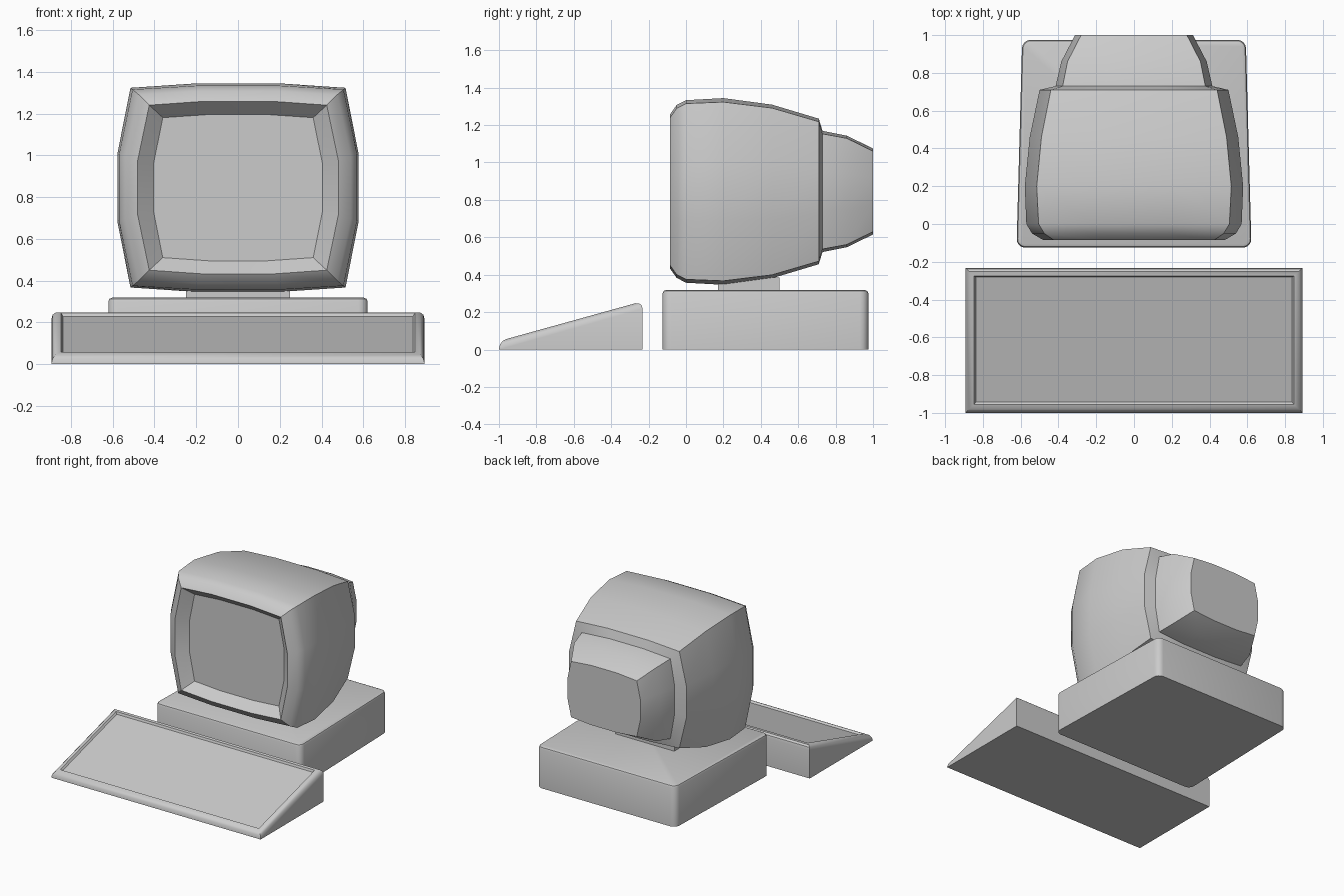
import bpy, bmesh

if "Cube" in bpy.data.objects:
    bpy.data.objects.remove(bpy.data.objects["Cube"])

ZC = 0.845  # height of the monitor axis


def finish(name, bm, angle=0.6):
    bmesh.ops.recalc_face_normals(bm, faces=bm.faces[:])
    me = bpy.data.meshes.new(name)
    bm.to_mesh(me)
    bm.free()
    ob = bpy.data.objects.new(name, me)
    bpy.context.collection.objects.link(ob)
    bpy.ops.object.select_all(action='DESELECT')
    ob.select_set(True)
    bpy.context.view_layer.objects.active = ob
    bpy.ops.object.shade_smooth_by_angle(angle=angle)
    return ob


def block(y0, y1, w0, w1, z0, h0, h1):
    """Box with its own half width and top height at front (0) and back (1)."""
    bm = bmesh.new()
    bot = [(-w0, y0, z0), (w0, y0, z0), (w1, y1, z0), (-w1, y1, z0)]
    top = [(x, y, h0 if y == y0 else h1) for x, y, _ in bot]
    b = [bm.verts.new(p) for p in bot]
    t = [bm.verts.new(p) for p in top]
    bm.faces.new(b[::-1])
    bm.faces.new(t)
    for i in range(4):
        j = (i + 1) % 4
        bm.faces.new((b[i], b[j], t[j], t[i]))
    bm.normal_update()
    return bm


def top_face(bm):
    bm.normal_update()
    return max((f for f in bm.faces if f.normal.z > 0.8), key=lambda f: f.calc_area())


def bevel(bm, edges, offset, segments):
    bmesh.ops.bevel(bm, geom=edges, offset=offset, segments=segments,
                    profile=0.5, affect='EDGES')


# keyboard: wedge with rounded rim and recessed key panel
bm = block(-1.0, -0.232, 0.893, 0.893, 0, 0.045, 0.258)
bevel(bm, list(top_face(bm).edges), 0.04, 3)
bmesh.ops.inset_region(bm, faces=[top_face(bm)], thickness=0.008)
bmesh.ops.inset_region(bm, faces=[top_face(bm)], thickness=0.014, depth=-0.015)
finish("keyboard", bm)

# base unit: tapered box, rounded corners and top rim
bm = block(-0.125, 0.975, 0.622, 0.592, 0, 0.318, 0.318)
bevel(bm, [e for e in bm.edges if abs(e.verts[0].co.z - e.verts[1].co.z) > 0.1], 0.045, 4)
bevel(bm, list(top_face(bm).edges), 0.018, 2)
finish("base_unit", bm)

# neck between base and monitor
finish("neck", block(0.17, 0.5, 0.25, 0.25, 0.3, 0.385, 0.385))

# monitor sections from screen, over the rim, to the rear:
# y, corner half width, side half width, corner half height, top half height
sections = [
    (-0.015, 0.360, 0.405, 0.335, 0.350),
    (-0.085, 0.425, 0.480, 0.395, 0.413),
    (-0.050, 0.475, 0.540, 0.445, 0.462),
    (0.000, 0.505, 0.570, 0.470, 0.488),
    (0.200, 0.515, 0.578, 0.478, 0.499),
    (0.460, 0.490, 0.552, 0.446, 0.464),
    (0.710, 0.440, 0.500, 0.373, 0.389),
    (0.730, 0.378, 0.415, 0.308, 0.324),
    (0.860, 0.352, 0.385, 0.284, 0.298),
    (1.000, 0.280, 0.312, 0.215, 0.230),
]
bm = bmesh.new()
rings = []
for y, xc, xs, hc, hm in sections:
    mx, mz = xs * 0.35, hm * 0.32
    half = [(xc, -hc), (xs, -mz), (xs, mz), (xc, hc), (mx, hm), (-mx, hm)]
    pts = half + [(-x, -z) for x, z in half]
    rings.append([bm.verts.new((x, y, ZC + z)) for x, z in pts])
for a, b in zip(rings, rings[1:]):
    for i in range(12):
        j = (i + 1) % 12
        bm.faces.new((a[i], a[j], b[j], b[i]))
bm.faces.new(rings[0])
bm.faces.new(rings[-1])
finish("monitor", bm)
